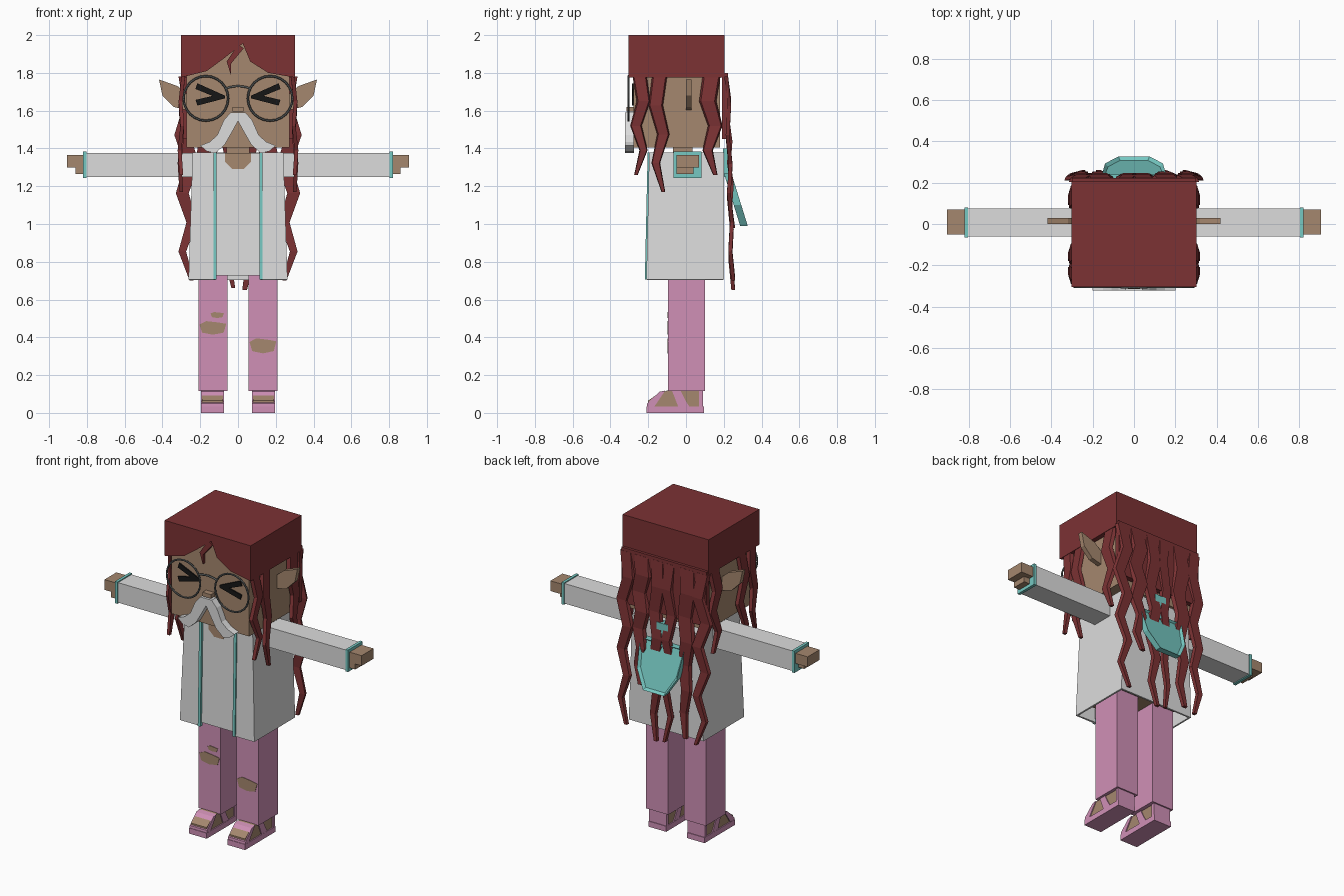
import bpy, bmesh, math
from mathutils import Vector

cube = bpy.data.objects.get("Cube")
if cube:
    bpy.data.objects.remove(cube)


def material(name, rgb):
    m = bpy.data.materials.new(name)
    m.use_nodes = True
    m.diffuse_color = (*rgb, 1)
    m.node_tree.nodes["Principled BSDF"].inputs["Base Color"].default_value = (*rgb, 1)
    return m


HAIR = material("dark red hair", (0.2, 0.032, 0.034))
SKIN = material("tan skin", (0.376, 0.242, 0.156))
WHITE = material("soft white", (0.72, 0.72, 0.72))
TEAL = material("teal trim", (0.18, 0.58, 0.54))
PINK = material("pink cloth", (0.63, 0.28, 0.47))
GREY = material("grey metal", (0.11, 0.12, 0.12))
BLACK = material("black", (0.008, 0.008, 0.008))


def finish(name, bm, mat):
    bmesh.ops.recalc_face_normals(bm, faces=bm.faces)
    mesh = bpy.data.meshes.new(name)
    bm.to_mesh(mesh)
    bm.free()
    mesh.materials.append(mat)
    ob = bpy.data.objects.new(name, mesh)
    bpy.context.collection.objects.link(ob)
    return ob


def prism(name, outline, axis, lo, hi, mat, lean=0, ref=0, recess=0):
    """Extrude a 2D outline along an axis; lean shears y with height."""
    def place(p, d):
        v = {"x": (d, *p), "y": (p[0], d, p[1]), "z": (*p, d)}[axis]
        return Vector((v[0], v[1] + lean * (ref - v[2]), v[2]))
    bm = bmesh.new()
    a = [bm.verts.new(place(p, lo)) for p in outline]
    b = [bm.verts.new(place(p, hi)) for p in outline]
    bm.faces.new(a)
    front = bm.faces.new(b)
    for i in range(len(a)):
        j = (i + 1) % len(a)
        bm.faces.new((a[i], a[j], b[j], b[i]))
    if recess:
        bmesh.ops.recalc_face_normals(bm, faces=bm.faces)
        bmesh.ops.inset_region(bm, faces=[front], thickness=0.015, depth=0)
        bmesh.ops.translate(bm, verts=front.verts, vec=(0, -recess, 0))
    return finish(name, bm, mat)


def box(name, x, y, z, mat, **kw):
    rect = [(x[0], z[0]), (x[1], z[0]), (x[1], z[1]), (x[0], z[1])]
    return prism(name, rect, "y", y[0], y[1], mat, **kw)


def span(s, a, b):
    return sorted((s * a, s * b))


def flip(s, pts):
    return [(s * x, z) for x, z in pts]


def strand(name, u, top, end, width, amp, side, depth, drift, steps):
    """Zigzag tapering lock of hair; side=0 hangs on the back, else on +-x."""
    bm = bmesh.new()
    rings = []
    for i in range(steps + 1):
        t = i / steps
        c = u + (amp * (-1) ** i if i else 0)
        w = width * (1 - 0.75 * t ** 2) / 2
        d = depth + drift * t + (0.012 if i % 2 else 0)
        z = top + (end - top) * t
        ring = []
        for du, dd in ((-w, 0), (w, 0), (w * 0.8, 0.02), (-w * 0.8, 0.02)):
            v = (side * (d + dd), c + du, z) if side else (c + du, d + dd, z)
            ring.append(bm.verts.new(v))
        rings.append(ring)
    for r, q in zip(rings, rings[1:]):
        for k in range(4):
            bm.faces.new((r[k], r[k - 1], q[k - 1], q[k]))
    bm.faces.new(rings[0])
    bm.faces.new(rings[-1])
    return finish(name, bm, HAIR)


# Head, neck and nose
box("head", (-0.273, 0.273), (-0.278, 0.18), (1.405, 1.97), SKIN)
box("neck", (-0.06, 0.06), (-0.07, 0.035), (1.3, 1.42), SKIN)
box("nose", (-0.03, 0.03), (-0.315, -0.27), (1.595, 1.62), SKIN)

# Hair cap, fringe and loose wisp
box("hair_cap", (-0.303, 0.303), (-0.27, 0.205), (1.775, 2), HAIR)
fringe = [(-0.303, 2), (-0.303, 1.775), (-0.165, 1.81), (-0.07, 1.88),
          (0.025, 1.955), (0.065, 1.86), (0.16, 1.80), (0.303, 1.775), (0.303, 2)]
prism("hair_fringe", fringe, "y", -0.305, -0.265, HAIR)
wisp = [(0.0, 1.95), (-0.06, 1.86), (-0.038, 1.79), (-0.036, 1.85), (0.03, 1.93)]
prism("hair_wisp", wisp, "y", -0.3, -0.275, HAIR)

# Back hair
box("back_hair_sheet", (-0.3, 0.3), (0.19, 0.222), (1.45, 1.8), HAIR)
for u, end, width, amp in ((0.27, 0.7, 0.09, 0.025), (0.16, 0.98, 0.12, 0.015),
                           (0.05, 0.65, 0.1, 0.015), (-0.04, 0.66, 0.08, -0.015),
                           (-0.16, 0.72, 0.12, 0.012), (-0.27, 0.7, 0.09, -0.025)):
    strand("back_hair_lock", u, 1.78, end, width, amp, 0, 0.203, 0.025, 7)

# Paired head parts
for s, tag in ((1, "left"), (-1, "right")):
    for u, end, width, amp in ((-0.245, 1.26, 0.075, -0.02), (-0.14, 1.17, 0.08, 0.02),
                               (0.135, 1.26, 0.095, 0.02)):
        strand(tag + "_side_lock", u, 1.78, end, width, amp, s, 0.28, 0.01, 4)
    ear = [(0.26, 1.68), (0.32, 1.73), (0.418, 1.765), (0.4, 1.68), (0.34, 1.62), (0.26, 1.6)]
    prism(tag + "_ear", flip(s, ear), "y", 0, 0.03, SKIN)
    eye = [(0.07, 1.68), (0.215, 1.745), (0.225, 1.715), (0.135, 1.678),
           (0.225, 1.657), (0.215, 1.627), (0.07, 1.665)]
    prism(tag + "_squinting_eye", flip(s, eye), "y", -0.286, -0.277, BLACK)
    whisker = [(0, 1.59), (0.04, 1.59), (0.075, 1.55), (0.11, 1.47), (0.15, 1.435),
               (0.2, 1.415), (0.165, 1.385), (0.12, 1.375), (0.07, 1.42), (0.03, 1.49), (0, 1.545)]
    prism(tag + "_moustache", flip(s, whisker), "y", -0.322, -0.275, WHITE)
    bpy.ops.mesh.primitive_torus_add(major_segments=24, minor_segments=6, major_radius=0.118,
                                     minor_radius=0.006, location=(s * 0.17, -0.305, 1.665),
                                     rotation=(math.pi / 2, 0, 0))
    rim = bpy.context.object
    rim.name = tag + "_glasses_rim"
    rim.data.materials.append(GREY)

# Glasses bridge
curve = bpy.data.curves.new("glasses_bridge", "CURVE")
curve.dimensions = "3D"
curve.bevel_depth = 0.006
curve.bevel_resolution = 1
line = curve.splines.new("POLY")
line.points.add(6)
for i, p in enumerate(line.points):
    x = -0.066 + 0.022 * i
    p.co = (x, -0.305, 1.73 - 3 * x * x, 1)
curve.materials.append(GREY)
bpy.context.collection.objects.link(bpy.data.objects.new("glasses_bridge", curve))

# Body, shirt and neckline
box("body", (-0.215, 0.215), (-0.16, 0.17), (0.77, 1.36), SKIN)
box("shirt_front", (-0.13, 0.13), (-0.19, -0.175), (0.727, 1.375), WHITE, lean=-0.022, ref=1.375)
neckline = [(-0.07, 1.377), (-0.07, 1.33), (-0.03, 1.292), (0.03, 1.292), (0.07, 1.33), (0.07, 1.377)]
prism("neckline", neckline, "y", -0.196, -0.188, SKIN, lean=-0.022, ref=1.375)
box("shoulder_top", (-0.235, 0.235), (-0.185, 0.195), (1.355, 1.375), WHITE)

# Open jacket, flaring towards the hem
bm = bmesh.new()
rows = []
for z, hx, fy in ((0.705, 0.262, -0.21), (1.378, 0.24, -0.195)):
    path = [(0.118, fy), (hx, fy), (hx, 0.2), (-hx, 0.2), (-hx, fy), (-0.118, fy)]
    rows.append([bm.verts.new((x, y, z)) for x, y in path])
for i in range(5):
    bm.faces.new((rows[0][i], rows[0][i + 1], rows[1][i + 1], rows[1][i]))
jacket = finish("jacket", bm, WHITE)
bm = bmesh.new()
bm.from_mesh(jacket.data)
if sum(f.normal.dot(f.calc_center_median() - Vector((0, 0, 1))) for f in bm.faces) < 0:
    bmesh.ops.reverse_faces(bm, faces=bm.faces)
bm.to_mesh(jacket.data)
bm.free()
shell = jacket.modifiers.new("cloth thickness", "SOLIDIFY")
shell.thickness = 0.015
shell.offset = -1

# Hood hanging on the back
hood = [(-0.155, 1.27), (-0.14, 1.1), (-0.075, 0.99), (0.075, 0.99), (0.14, 1.1), (0.155, 1.27)]
prism("hood", hood, "y", 0.2, 0.24, TEAL, lean=0.31, ref=1.27, recess=0.015)
box("hood_neck", (-0.04, 0.04), (0.195, 0.24), (1.25, 1.4), TEAL)

# Arms, trims, legs and feet
for s, tag in ((1, "left"), (-1, "right")):
    box(tag + "_jacket_trim", span(s, 0.113, 0.131), (-0.203, -0.18), (0.705, 1.378), TEAL,
        lean=-0.022, ref=1.378)
    box(tag + "_sleeve", span(s, 0.22, 0.802), (-0.06, 0.075), (1.25, 1.377), WHITE)
    box(tag + "_cuff", span(s, 0.802, 0.82), (-0.066, 0.081), (1.244, 1.383), TEAL)
    box(tag + "_hand", span(s, 0.815, 0.905), (-0.05, 0.07), (1.3, 1.365), SKIN)
    box(tag + "_thumb", span(s, 0.815, 0.86), (-0.05, 0.04), (1.265, 1.301), SKIN)
    box(tag + "_trouser_leg", span(s, 0.055, 0.21), (-0.095, 0.1), (0.115, 0.78), PINK)
    # Foot and sandal
    foot = [(-0.2, 0.025), (-0.2, 0.065), (-0.15, 0.1), (-0.1, 0.118), (0.085, 0.118), (0.085, 0.025)]
    prism(tag + "_foot", foot, "x", *span(s, 0.08, 0.19), SKIN)
    box(tag + "_sandal_sole", span(s, 0.073, 0.197), (-0.21, 0.095), (0, 0.035), PINK)
    straps = {
        "toe_strap": [(-0.207, 0.03), (-0.205, 0.05), (-0.14, 0.112), (-0.11, 0.118), (-0.17, 0.03)],
        "ankle_strap": [(-0.04, 0.03), (-0.075, 0.12), (-0.03, 0.12), (0.0, 0.06), (0.02, 0.03)],
        "heel_strap": [(0.07, 0.03), (0.07, 0.12), (0.091, 0.12), (0.091, 0.03)]}
    for part, shape in straps.items():
        prism(tag + "_" + part, shape, "x", *span(s, 0.074, 0.196), PINK)


# Torn knees
def tear(name, cx, cz, hx, hz):
    pts = [(cx - hx, cz + hz * 0.5), (cx - hx * 0.5, cz + hz), (cx + hx * 0.4, cz + hz * 0.8),
           (cx + hx, cz + hz * 0.6), (cx + hx * 0.8, cz - hz * 0.7), (cx, cz - hz),
           (cx - hx * 0.8, cz - hz * 0.7)]
    prism(name, pts, "y", -0.098, -0.094, SKIN)


tear("right_knee_tear", -0.133, 0.45, 0.071, 0.036)
tear("right_small_tear", -0.11, 0.518, 0.035, 0.016)
tear("left_knee_tear", 0.132, 0.355, 0.071, 0.04)
